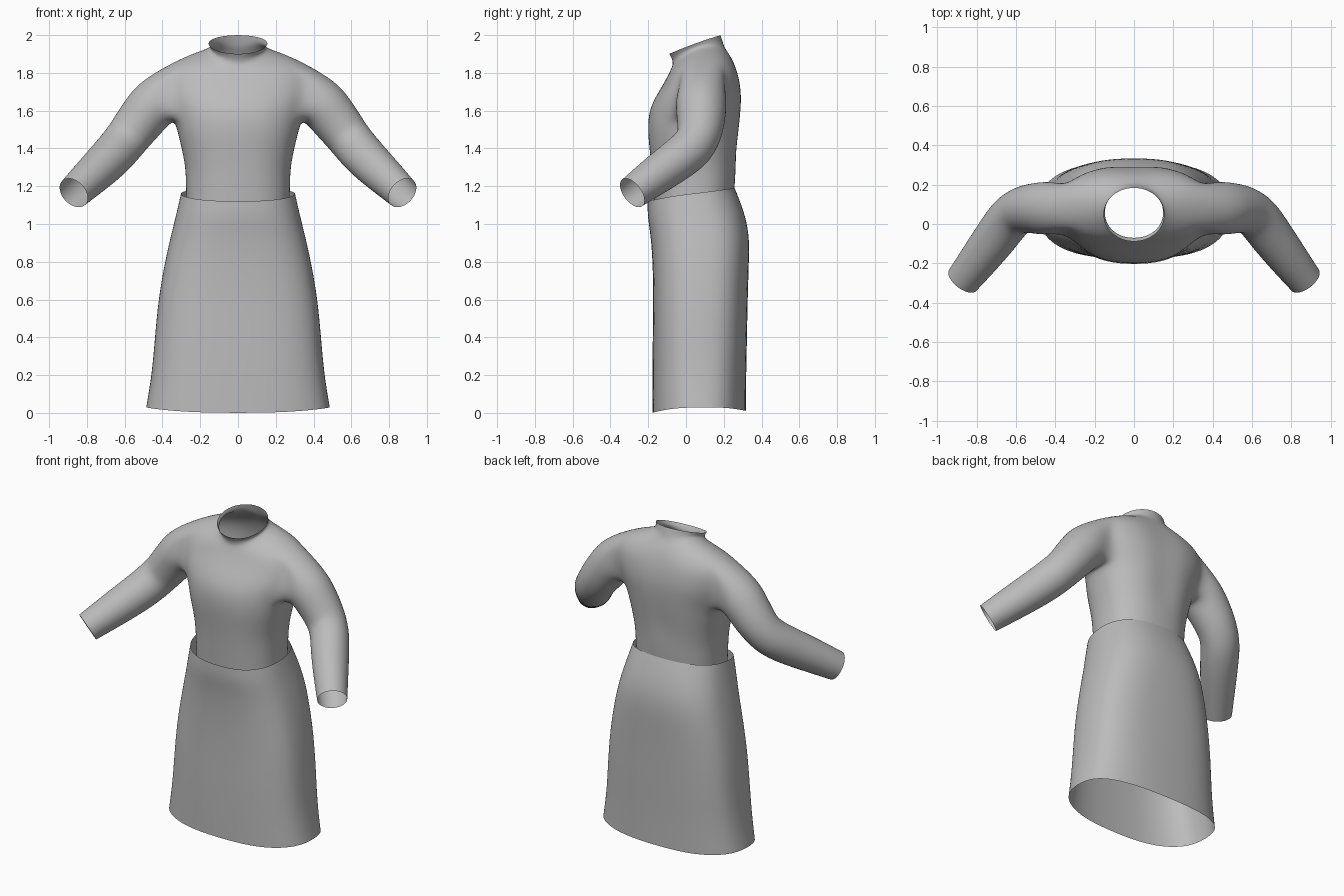
import bpy, bmesh
from math import sin, cos, pi
from mathutils import Vector

cube = bpy.data.objects.get("Cube")
if cube:
    bpy.data.objects.remove(cube)

COLS = 12                 # columns from front centre to back centre on the left half
HOLE_ROWS = (5, 9)        # armhole limits in the bodice grid
HOLE_COLS = (4, 8)

cloth = bpy.data.materials.new("grey_cloth")
cloth.use_nodes = True
grey = (0.5, 0.5, 0.5, 1)
cloth.diffuse_color = grey
cloth.node_tree.nodes["Principled BSDF"].inputs["Base Color"].default_value = grey


def half_ring(bm, half_width, y_front, y_back, z_front, z_side, z_back, power):
    """Half of a rounded cross-section, with its own height at front, side and back."""
    ring = []
    for i in range(COLS + 1):
        t = -pi / 2 + pi * i / COLS
        c, s = max(0.0, cos(t)), sin(t)
        x = 0.0 if i in (0, COLS) else half_width * c ** (2 / power)
        side = (1 if s > 0 else -1) * abs(s) ** (2 / power)
        y = (y_front + y_back) / 2 + side * (y_back - y_front) / 2
        z = z_side + s * (z_back - z_front) / 2 + s * s * ((z_front + z_back) / 2 - z_side)
        ring.append(bm.verts.new((x, y, z)))
    return ring


def loft(bm, rows, skip=lambda r, c: False):
    grid = [half_ring(bm, *row) for row in rows]
    for r in range(len(grid) - 1):
        for c in range(COLS):
            if not skip(r, c):
                bm.faces.new((grid[r][c], grid[r][c + 1], grid[r + 1][c + 1], grid[r + 1][c]))
    return grid


def finish(bm, name):
    """Mirror the half, smooth it and give it the cloth colour."""
    bmesh.ops.delete(bm, geom=[v for v in bm.verts if not v.link_faces], context='VERTS')
    mesh = bpy.data.meshes.new(name)
    bm.to_mesh(mesh)
    bm.free()
    mesh.materials.append(cloth)
    for p in mesh.polygons:
        p.use_smooth = True
    obj = bpy.data.objects.new(name, mesh)
    bpy.context.collection.objects.link(obj)
    obj.modifiers.new("mirror", 'MIRROR').use_clip = True
    sub = obj.modifiers.new("smooth", 'SUBSURF')
    sub.levels = sub.render_levels = 2
    return obj


# Skirt: half width, front y, back y, heights at front / side / back, squareness
skirt_rows = [
    (.49, -.18, .32, 0, .03, .01, 2.6),
    (.46, -.18, .32, .2, .2, .2, 2.7),
    (.443, -.178, .325, .4, .4, .4, 2.8),
    (.425, -.175, .328, .6, .6, .6, 2.8),
    (.39, -.178, .335, .8, .8, .8, 2.7),
    (.355, -.19, .338, .95, .95, .95, 2.6),
    (.327, -.206, .305, 1.04, 1.06, 1.08, 2.5),
    (.305, -.205, .26, 1.12, 1.16, 1.19, 2.4),
]
bm = bmesh.new()
loft(bm, skirt_rows)
finish(bm, "skirt")

# Bodice with collar, same layout as the skirt
bodice_rows = [
    (.275, -.17, .25, 1.06, 1.08, 1.1, 2.4),
    (.277, -.178, .26, 1.2, 1.2, 1.2, 2.4),
    (.28, -.185, .265, 1.3, 1.3, 1.3, 2.4),
    (.298, -.195, .275, 1.4, 1.39, 1.4, 2.4),
    (.318, -.205, .288, 1.5, 1.47, 1.5, 2.4),
    (.335, -.198, .298, 1.6, 1.54, 1.6, 2.4),
    (.38, -.165, .302, 1.67, 1.64, 1.68, 2.4),
    (.395, -.125, .292, 1.735, 1.73, 1.76, 2.4),
    (.39, -.1, .275, 1.78, 1.795, 1.82, 2.4),
    (.345, -.085, .25, 1.81, 1.856, 1.865, 2.3),
    (.24, -.075, .225, 1.832, 1.898, 1.905, 2.1),
    (.165, -.07, .205, 1.85, 1.92, 1.935, 2),
    (.145, -.075, .195, 1.875, 1.935, 1.965, 2),
    (.157, -.09, .185, 1.9, 1.955, 2, 2),
]
r0, r1 = HOLE_ROWS
c0, c1 = HOLE_COLS
bm = bmesh.new()
grid = loft(bm, bodice_rows, lambda r, c: r0 <= r < r1 and c0 <= c < c1)

# Shallow groove down the middle of the upper back
for row in grid[3:9]:
    row[COLS].co.y -= .012

# Armhole edge, walked from the underarm to the front, top and back
mid = (c0 + c1) // 2
edge = [(r0, c) for c in range(mid, c0, -1)]
edge += [(r, c0) for r in range(r0, r1)]
edge += [(r1, c) for c in range(c0, c1)]
edge += [(r, c1) for r in range(r1, r0, -1)]
edge += [(r0, c) for c in range(c1, mid, -1)]
last = [grid[r][c] for r, c in edge]

# Sleeve: centre line and radius from shoulder to cuff
sleeve_path = [
    ((.44, .08, 1.645), .14),
    ((.50, .08, 1.57), .132),
    ((.565, .075, 1.485), .124),
    ((.622, .045, 1.41), .119),
    ((.69, -.05, 1.335), .115),
    ((.78, -.17, 1.25), .104),
    ((.87, -.285, 1.165), .09),
]
centres = [Vector((.33, .08, 1.7))] + [Vector(p) for p, _ in sleeve_path]
centres.append(centres[-1] * 2 - centres[-2])
n = len(last)
for k, (_, radius) in enumerate(sleeve_path, 1):
    axis = (centres[k + 1] - centres[k - 1]).normalized()
    down = Vector((0, 0, -1))
    down = (down - axis * down.dot(axis)).normalized()
    front = down.cross(axis)
    ring = []
    for j in range(n):
        a = 2 * pi * j / n
        ring.append(bm.verts.new(centres[k] + (down * cos(a) + front * sin(a)) * radius))
    for j in range(n):
        bm.faces.new((last[j], ring[j], ring[(j + 1) % n], last[(j + 1) % n]))
    last = ring
finish(bm, "bodice_with_sleeves")
